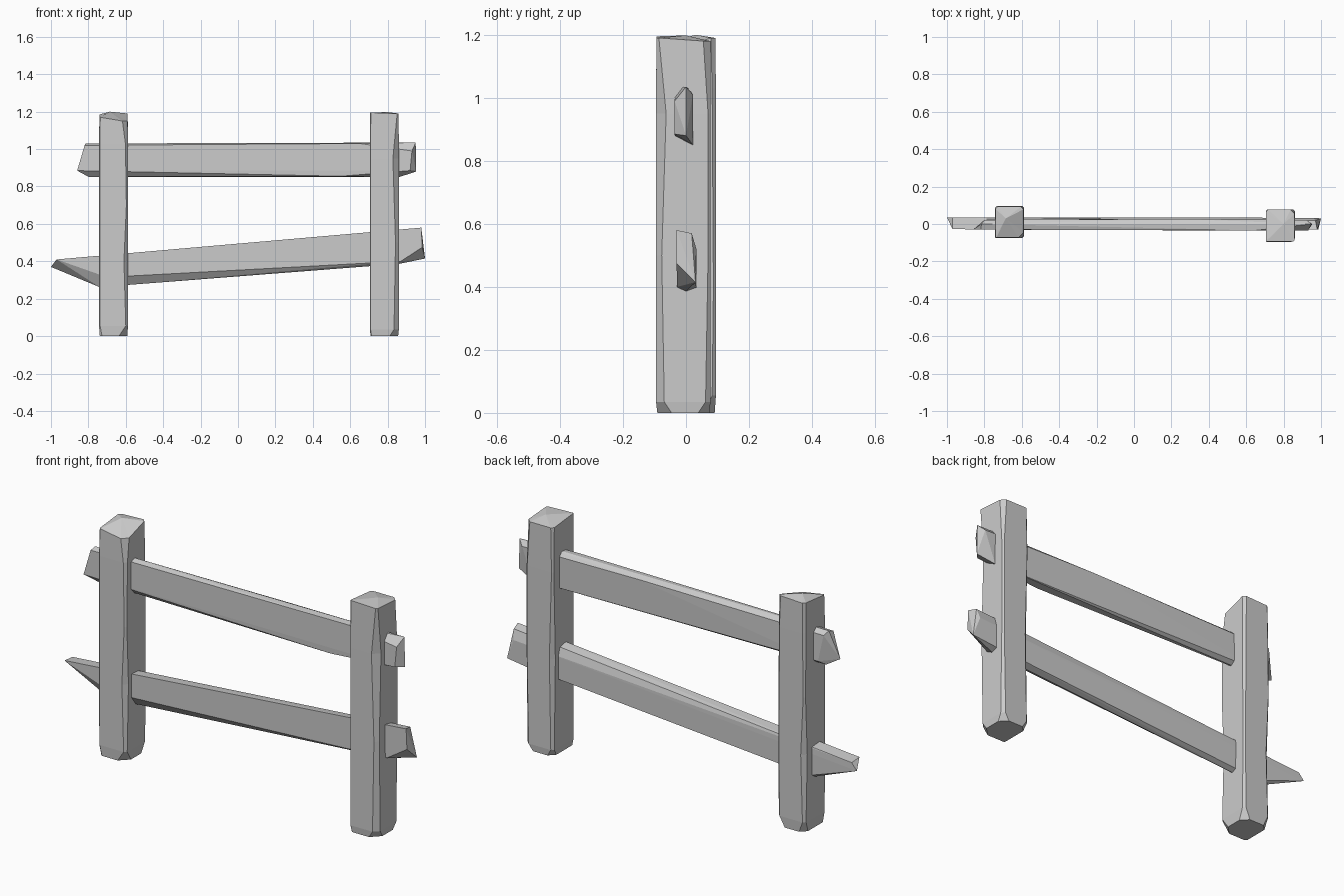
import bpy, bmesh


def finish(bm, name):
    bmesh.ops.recalc_face_normals(bm, faces=bm.faces)
    mesh = bpy.data.meshes.new(name)
    bm.to_mesh(mesh)
    bm.free()
    obj = bpy.data.objects.new(name, mesh)
    bpy.context.collection.objects.link(obj)


def section(x0, x1, y0, y1, cuts):
    """Rectangle with four cut corners: front left, front right, back right, back left."""
    a, b, c, d = cuts
    return [(x0, y0 + a), (x0 + a, y0), (x1 - b, y0), (x1, y0 + b),
            (x1, y1 - c), (x1 - c, y1), (x0 + d, y1), (x0, y1 - d)]


def post(name, box, levels, top, apex):
    """Stack worn sections; the last one follows the corner heights and closes to an apex."""
    bm = bmesh.new()
    rings = []
    for i, (z, inset, cuts) in enumerate(levels):
        x0, x1, y0, y1 = box
        pts = section(x0 + inset, x1 - inset, y0 + inset, y1 - inset, cuts)
        last = i == len(levels) - 1
        rings.append([bm.verts.new((x, y, top[k // 2] if last else z))
                      for k, (x, y) in enumerate(pts)])
    for lo, hi in zip(rings, rings[1:]):
        for k in range(8):
            n = (k + 1) % 8
            bm.faces.new((lo[k], lo[n], hi[n], hi[k]))
    bm.faces.new(rings[0])
    tip = bm.verts.new(apex)
    for k in range(8):
        bm.faces.new((rings[-1][k], rings[-1][(k + 1) % 8], tip))
    finish(bm, name)


def rail(name, points):
    """Rough-hewn plank as the hull of its two cut ends."""
    bm = bmesh.new()
    for p in points:
        bm.verts.new(p)
    res = bmesh.ops.convex_hull(bm, input=bm.verts)
    loose = [v for v in bm.verts if not v.link_faces]
    bmesh.ops.delete(bm, geom=loose, context='VERTS')
    bmesh.ops.dissolve_limit(bm, angle_limit=0.03, verts=bm.verts, edges=bm.edges)
    finish(bm, name)


# Posts
post("left_post", (-0.743, -0.588, -0.075, 0.095), [
    (0.0, 0.004, (0.012, 0.045, 0.035, 0.03)),
    (0.055, 0.0, (0.006, 0.012, 0.012, 0.012)),
    (0.40, 0.0, (0.004, 0.022, 0.008, 0.022)),
    (0.70, 0.0, (0.004, 0.009, 0.010, 0.008)),
    (1.03, 0.0, (0.004, 0.014, 0.012, 0.012)),
    (1.15, 0.002, (0.005, 0.028, 0.014, 0.012)),
], (1.17, 1.15, 1.19, 1.185), (-0.685, 0.03, 1.2))

post("right_post", (0.705, 0.86, -0.095, 0.078), [
    (0.0, 0.004, (0.006, 0.045, 0.035, 0.03)),
    (0.035, 0.0, (0.004, 0.026, 0.016, 0.012)),
    (0.50, 0.0, (0.004, 0.018, 0.008, 0.020)),
    (0.95, 0.0, (0.004, 0.032, 0.008, 0.008)),
    (1.19, 0.001, (0.004, 0.008, 0.022, 0.012)),
], (1.195, 1.19, 1.18, 1.18), (0.80, 0.0, 1.198))

# Level upper rail
rail("upper_rail", [
    (-0.82, -0.03, 1.02), (-0.815, 0.0, 1.03), (-0.80, 0.022, 1.01),
    (-0.86, -0.03, 0.885), (-0.80, 0.0, 0.852), (-0.77, 0.024, 0.87),
    (0.95, 0.0, 1.035), (0.93, -0.036, 0.99), (0.92, 0.022, 1.01),
    (0.953, 0.0, 0.88), (0.92, -0.036, 0.885), (0.86, 0.022, 0.85),
    (0.55, -0.033, 0.855), (0.65, -0.034, 1.03), (0.25, 0.027, 1.02)])

# Tilted lower rail with a long pointed end
rail("lower_rail", [
    (-0.97, -0.028, 0.41), (-0.97, 0.035, 0.405), (-1.0, 0.036, 0.37),
    (-0.70, -0.028, 0.315), (-0.74, 0.01, 0.262), (-0.73, 0.034, 0.275),
    (0.98, -0.03, 0.58), (0.97, 0.018, 0.57), (0.96, 0.033, 0.52),
    (0.985, -0.03, 0.475), (1.0, 0.03, 0.415),
    (0.87, -0.028, 0.40), (0.86, 0.0, 0.386), (0.88, 0.033, 0.40)])
